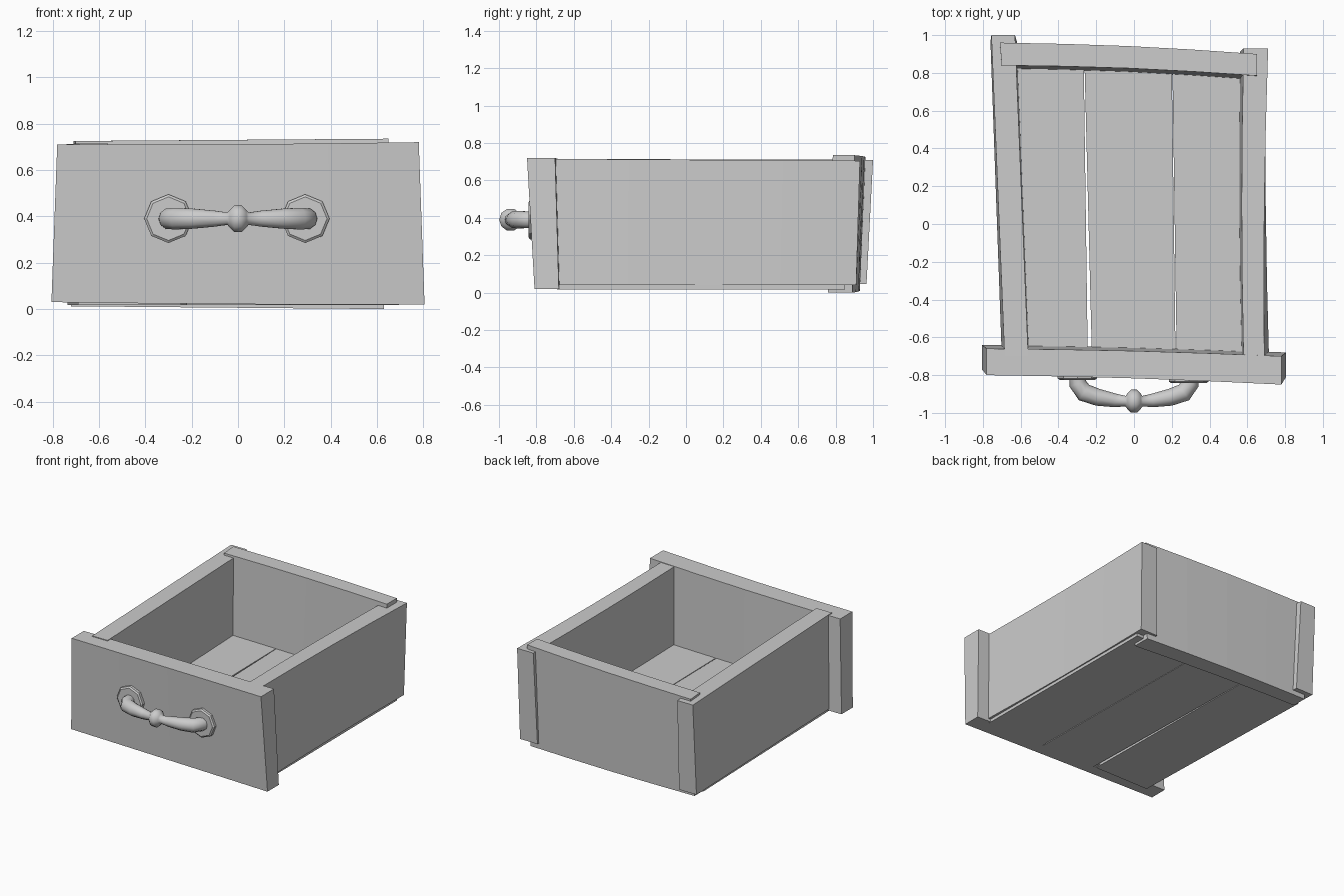
import bpy, bmesh
from math import sin, cos, pi
from mathutils import Vector

if "Cube" in bpy.data.objects:
    bpy.data.objects.remove(bpy.data.objects["Cube"])


def loft(name, sections, smooth=False):
    """Closed skin through a row of equal-sized point loops."""
    bm = bmesh.new()
    rows = [[bm.verts.new(p) for p in s] for s in sections]
    n = len(rows[0])
    for a, b in zip(rows, rows[1:]):
        for i in range(n):
            j = (i + 1) % n
            bm.faces.new((a[i], a[j], b[j], b[i]))
    bm.faces.new(rows[0])
    bm.faces.new(rows[-1])
    bmesh.ops.recalc_face_normals(bm, faces=bm.faces)
    me = bpy.data.meshes.new(name)
    bm.to_mesh(me)
    bm.free()
    ob = bpy.data.objects.new(name, me)
    bpy.context.collection.objects.link(ob)
    if smooth:
        for p in me.polygons:
            p.use_smooth = len(p.vertices) == 4
    return ob


def plank(name, start, end, bow=(0, 0, 0), steps=4):
    """Board between two end quads, bent slightly by the bow vector."""
    secs = []
    for k in range(steps + 1):
        t = k / steps
        secs.append([Vector(a).lerp(Vector(b), t) + Vector(bow) * sin(pi * t)
                     for a, b in zip(start, end)])
    return loft(name, secs)


def tube(name, path, sides=8, smooth=False):
    """Round sections along a level path of (x, y, radius) at handle height."""
    secs = []
    for i, (x, y, r) in enumerate(path):
        a, b = path[max(i - 1, 0)], path[min(i + 1, len(path) - 1)]
        d = Vector((b[0] - a[0], b[1] - a[1], 0)).normalized()
        side = Vector((-d.y, d.x, 0))
        secs.append([Vector((x, y, 0.39)) + r * (side * cos(2 * pi * k / sides)
                     + Vector((0, 0, 1)) * sin(2 * pi * k / sides))
                     for k in range(sides)])
    return loft(name, secs, smooth)


# Front board, wider than the box
plank("front_panel",
      [(-.805, -.77, .03), (-.805, -.64, .03), (-.78, -.66, .71), (-.78, -.80, .71)],
      [(.805, -.81, .02), (.805, -.68, .02), (.78, -.70, .72), (.78, -.85, .72)],
      (0, .008, -.004))

# Side boards, running past the back board
plank("left_side",
      [(-.70, -.70, .04), (-.555, -.70, .04), (-.56, -.70, .715), (-.685, -.70, .715)],
      [(-.76, .965, .045), (-.62, .965, .045), (-.63, 1.0, .71), (-.755, 1.0, .71)])
plank("right_side",
      [(.715, -.72, .04), (.57, -.72, .04), (.58, -.72, .715), (.69, -.72, .715)],
      [(.70, .91, .04), (.56, .91, .04), (.58, .93, .705), (.71, .93, .705)],
      (-.01, 0, 0))

# Back board, let into the sides and slightly proud of them
plank("back_panel",
      [(-.72, .93, .012), (-.72, .82, .012), (-.70, .84, .725), (-.71, .96, .725)],
      [(.63, .89, 0), (.63, .76, 0), (.65, .785, .735), (.65, .90, .735)],
      (0, .012, 0))

# Three floor boards with narrow uneven gaps: front and back x limits
floor = [(-.69, -.245, -.735, -.266), (-.223, .220, -.262, .200), (.226, .695, .203, .685)]
for i, (f0, f1, b0, b1) in enumerate(floor):
    lo, hi = .018, .155
    plank(f"floor_board_{i + 1}",
          [(f0, -.69, lo), (f1, -.69, lo), (f1, -.69, hi), (f0, -.69, hi)],
          [(b0, .85, lo), (b1, .85, lo), (b1, .85, hi), (b0, .85, hi)])

# Octagonal handle plates
for name, x, y in (("left_handle_plate", -.30, -.825), ("right_handle_plate", .29, -.842)):
    tube(name, [(x, y + .055, .105), (x, y + .008, .105), (x, y, .094)])

# Bow handle with a bead in the middle
half = [(-.30, -.79, .044), (-.298, -.845, .046), (-.265, -.892, .049), (-.19, -.918, .045),
        (-.10, -.934, .036), (-.045, -.938, .028), (-.036, -.938, .040), (-.016, -.938, .061)]
path = half + [(-x, y, r) for x, y, r in reversed(half)]
tube("handle", path, 10, True)
